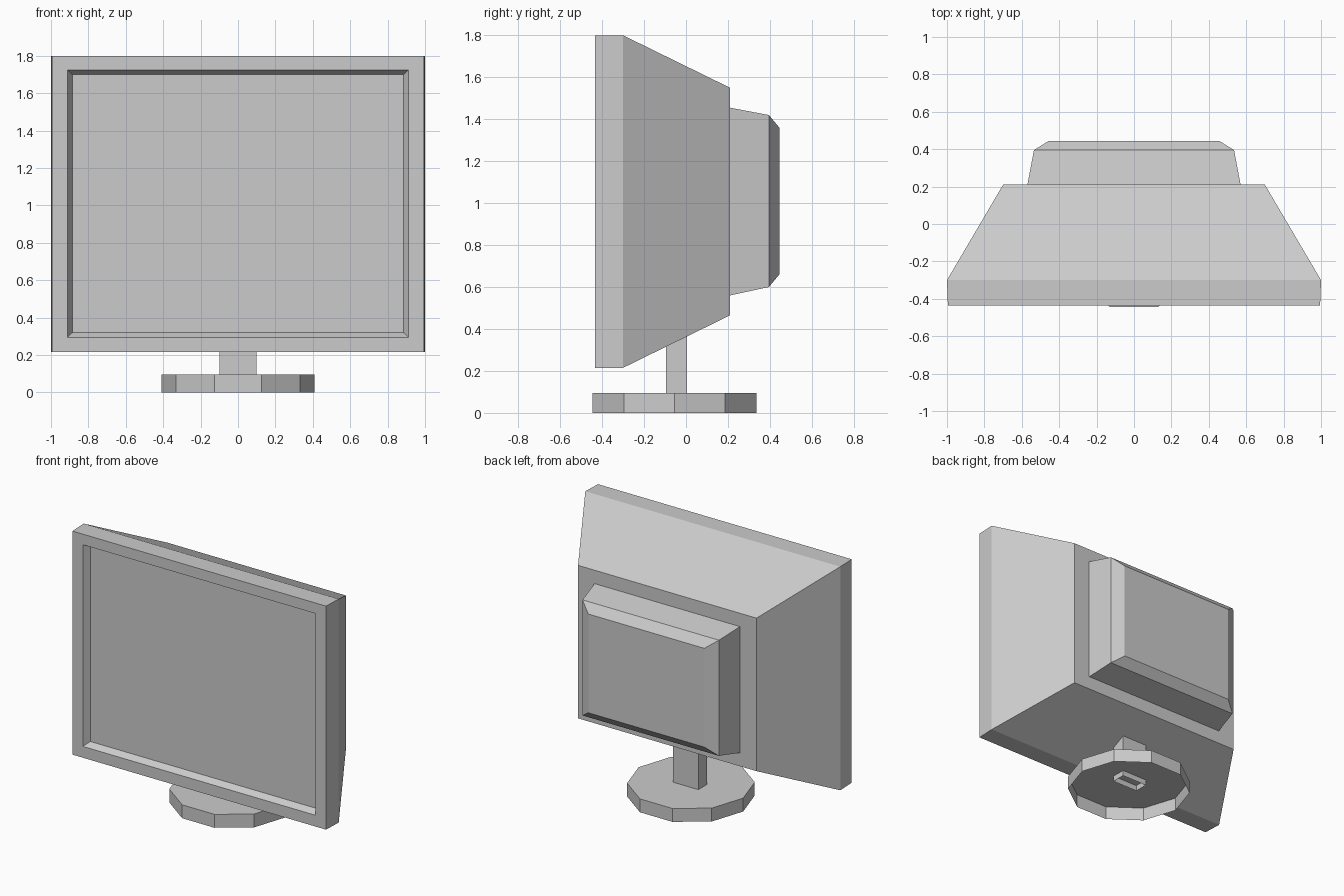
import bpy
import bmesh
from math import pi

cube = bpy.data.objects.get("Cube")
if cube:
    bpy.data.objects.remove(cube)

grey = bpy.data.materials.new("plastic grey")
grey.diffuse_color = (0.6, 0.6, 0.6, 1)
grey.use_nodes = True
grey.node_tree.nodes["Principled BSDF"].inputs["Base Color"].default_value = (0.6, 0.6, 0.6, 1)


def add_object(name, bm):
    bmesh.ops.recalc_face_normals(bm, faces=bm.faces)
    mesh = bpy.data.meshes.new(name)
    bm.to_mesh(mesh)
    bm.free()
    mesh.materials.append(grey)
    obj = bpy.data.objects.new(name, mesh)
    bpy.context.collection.objects.link(obj)
    return obj


def loft(name, sections, cap_start=False, cap_end=False):
    """Join rectangles given as (y, half width, bottom, top) from front to back."""
    bm = bmesh.new()
    rings = [[bm.verts.new(p) for p in ((-w, y, lo), (w, y, lo), (w, y, hi), (-w, y, hi))]
             for y, w, lo, hi in sections]
    for a, b in zip(rings, rings[1:]):
        for i in range(4):
            j = (i + 1) % 4
            bm.faces.new((a[i], a[j], b[j], b[i]))
    if cap_start:
        bm.faces.new(rings[0])
    if cap_end:
        bm.faces.new(rings[-1])
    return add_object(name, bm)


# Monitor housing: recessed screen, bezel, straight rim and tapered back
loft("monitor_housing", [
    (-0.39, 0.885, 0.32, 1.70),
    (-0.435, 0.912, 0.295, 1.725),
    (-0.435, 0.995, 0.215, 1.80),
    (-0.30, 1.0, 0.215, 1.80),
    (0.21, 0.70, 0.465, 1.55),
], cap_start=True, cap_end=True)

# Rear tube cover with a chamfered end
loft("rear_cover", [
    (0.21, 0.57, 0.56, 1.455),
    (0.395, 0.535, 0.60, 1.42),
    (0.445, 0.455, 0.66, 1.36),
], cap_end=True)

# Stand foot: ten-sided dish, open underneath
bm = bmesh.new()
bmesh.ops.create_cone(bm, cap_ends=True, segments=10, radius1=0.41, radius2=0.41, depth=0.095)
bm.faces.ensure_lookup_table()
underside = [f for f in bm.faces if f.normal.z < -0.9]
bmesh.ops.delete(bm, geom=underside, context='FACES_ONLY')
# Turn so that a corner points sideways and a flat side faces forward
bm.verts.ensure_lookup_table()
v = max(bm.verts, key=lambda p: p.co.x)
if abs(v.co.y) > 0.01:
    from mathutils import Matrix
    bmesh.ops.rotate(bm, verts=bm.verts, matrix=Matrix.Rotation(pi / 10, 3, 'Z'))
bmesh.ops.translate(bm, verts=bm.verts, vec=(0, -0.055, 0.0475))
add_object("stand_foot", bm)

# Stand neck: square tube poking slightly through the foot, open below
bm = bmesh.new()
bmesh.ops.create_cube(bm, size=1)
lower = [f for f in bm.faces if f.normal.z < -0.9]
bmesh.ops.delete(bm, geom=lower, context='FACES_ONLY')
bmesh.ops.scale(bm, verts=bm.verts, vec=(0.2, 0.1, 0.35))
bmesh.ops.translate(bm, verts=bm.verts, vec=(0, -0.045, 0.23))
add_object("stand_neck", bm)
